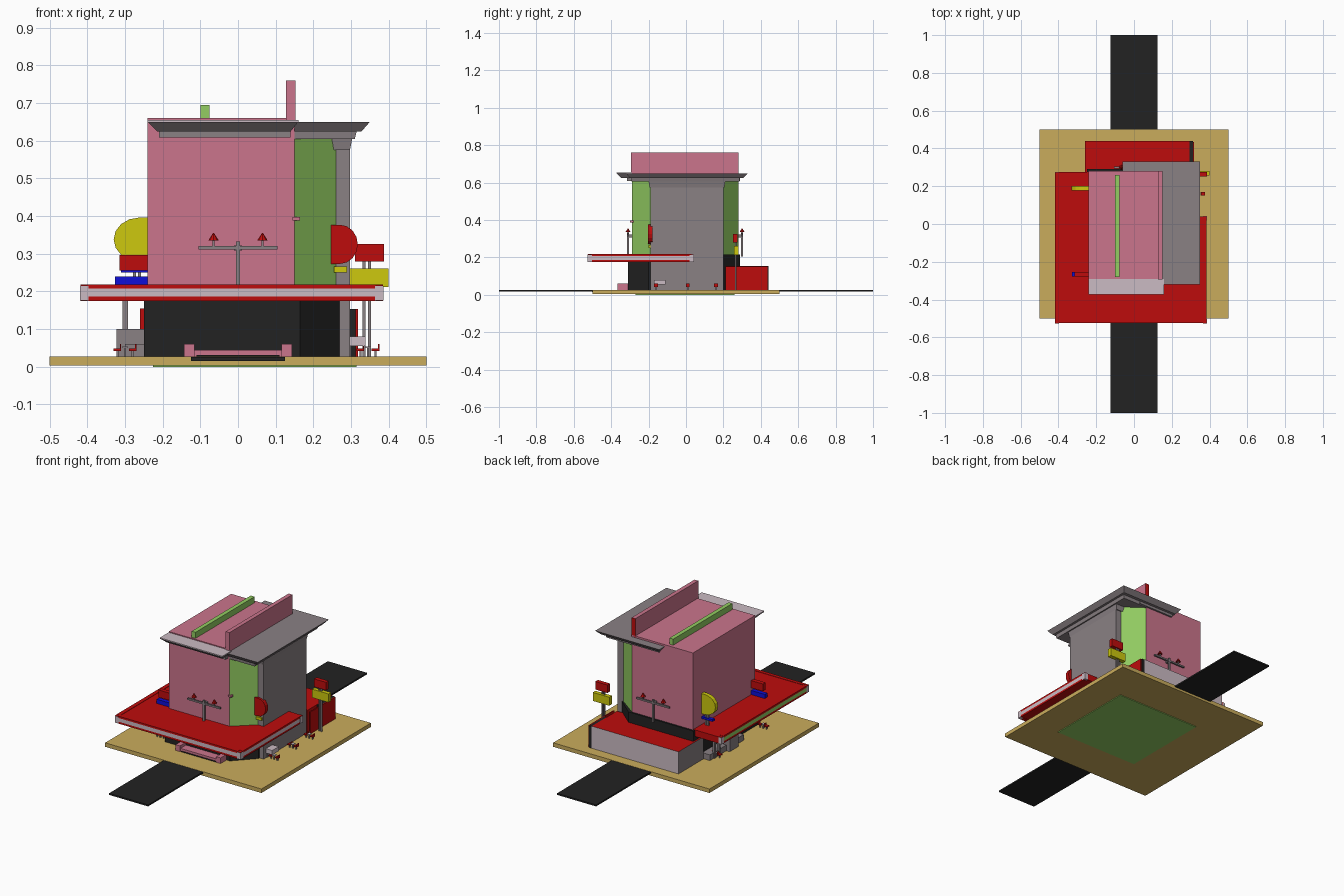
import bpy, bmesh, math
from mathutils import Vector


def mat(name, r, g, b):
    m = bpy.data.materials.new(name)
    lin = lambda c: (c / 255 / 12.92) if c < 11 else ((c / 255 + 0.055) / 1.055) ** 2.4
    m.diffuse_color = (lin(r), lin(g), lin(b), 1)
    return m


TAN = mat("tan", 202, 172, 92)
BLACK = mat("black", 34, 34, 34)
RED = mat("red", 190, 12, 12)
PINK = mat("pink", 203, 117, 140)
LIGHT = mat("pale_grey", 203, 187, 195)
GREY = mat("grey", 138, 129, 132)
GREEN = mat("light_green", 147, 205, 98)
YELLOW = mat("yellow", 205, 200, 14)
BLUE = mat("blue", 14, 14, 215)


def make(name, verts, faces, *mats):
    me = bpy.data.meshes.new(name)
    me.from_pydata(verts, [], faces)
    bm = bmesh.new()
    bm.from_mesh(me)
    bmesh.ops.recalc_face_normals(bm, faces=bm.faces)
    bm.to_mesh(me)
    bm.free()
    for m in mats:
        me.materials.append(m)
    o = bpy.data.objects.new(name, me)
    bpy.context.collection.objects.link(o)
    return o


def loft(name, low, high, *mats):
    """Solid between two outlines with the same number of 3D points."""
    n = len(low)
    faces = [tuple(range(n)), tuple(range(n, 2 * n))]
    faces += [(i, (i + 1) % n, n + (i + 1) % n, n + i) for i in range(n)]
    return make(name, list(low) + list(high), faces, *mats)


def rect(x0, x1, y0, y1, z):
    return [(x0, y0, z), (x1, y0, z), (x1, y1, z), (x0, y1, z)]


def box(name, x0, x1, y0, y1, z0, z1, *mats):
    return loft(name, rect(x0, x1, y0, y1, z0), rect(x0, x1, y0, y1, z1), *mats)


def prism(name, outline, z0, z1, *mats):
    return loft(name, [(x, y, z0) for x, y in outline], [(x, y, z1) for x, y in outline], *mats)


def paint(o, rule):
    for p in o.data.polygons:
        p.material_index = rule(p.normal, p.center)


def half_disc(name, x, y, z, rx, rz, side, m, t=0.012):
    """Rounded hanging sign, flat edge against the wall."""
    pts = [(x + side * rx * math.cos(a), z + rz * math.sin(a))
           for a in [math.radians(-90 + 22.5 * i) for i in range(9)]]
    loft(name, [(px, y - t, pz) for px, pz in pts], [(px, y + t, pz) for px, pz in pts], m)


# ground plate, lawn underside, road strips
box("ground_plate", -0.5, 0.5, -0.5, 0.5, 0.004, 0.027, TAN)
box("underside_panel", -0.225, 0.315, -0.27, 0.26, 0.0, 0.005, GREEN)
for s, n in ((-1, "front_road"), (1, "back_road")):
    box(n, -0.125, 0.125, min(s, s * 0.495), max(s, s * 0.495), 0.017, 0.026, BLACK)
box("front_road_edge", -0.125, 0.125, -0.502, -0.49, 0.015, 0.026, BLACK)

# dark ground floor with cut corners
prism("ground_floor", [(-0.25, -0.31), (0.165, -0.31), (0.27, -0.2), (0.27, 0.2), (0.165, 0.29), (-0.25, 0.29)],
      0.027, 0.215, BLACK)

# pink upper storey with green cut corners
upper = prism("upper_storey", [(-0.24, -0.29), (0.15, -0.29), (0.26, -0.19), (0.26, 0.2), (0.15, 0.28), (-0.24, 0.28)],
              0.205, 0.61, PINK, GREEN)
paint(upper, lambda n, c: 1 if n.x > 0.3 and abs(n.y) > 0.3 else 0)
box("upper_storey_top", -0.24, 0.15, -0.29, 0.28, 0.6, 0.66, PINK)
box("right_wing", 0.2, 0.297, -0.19, 0.2, 0.027, 0.61, GREY)
box("corner_tab", 0.145, 0.165, -0.3, -0.28, 0.388, 0.398, PINK)

# roof fins
fin = box("roof_parapet", 0.128, 0.152, -0.295, 0.28, 0.65, 0.76, PINK, RED)
paint(fin, lambda n, c: 1 if n.y > 0.5 else 0)
box("roof_ridge", -0.1, -0.076, -0.28, 0.26, 0.655, 0.695, GREEN)

# stepped cornices
for i, (z0, z1, xa, xb, fa, fb, ba, bb) in enumerate([
        (0.575, 0.605, 0.297, 0.303, -0.195, -0.2, 0.205, 0.21),
        (0.605, 0.625, 0.31, 0.315, -0.29, -0.292, 0.285, 0.287),
        (0.625, 0.65, 0.328, 0.35, -0.3, -0.32, 0.305, 0.33)]):
    loft(f"side_cornice_{i}", rect(0.15, xa, fa, ba, z0), rect(0.15, xb, fb, bb, z1), GREY)
loft("back_cornice", rect(-0.04, 0.2, 0.25, 0.305, 0.625), rect(-0.06, 0.2, 0.25, 0.33, 0.65), GREY)
box("back_cornice_step", -0.03, 0.2, 0.25, 0.29, 0.61, 0.63, GREY)
box("front_cornice_step", -0.21, 0.14, -0.315, -0.27, 0.608, 0.626, GREY)
loft("front_cornice", rect(-0.215, 0.14, -0.345, -0.27, 0.625), rect(-0.24, 0.16, -0.37, -0.27, 0.65), GREY)
box("front_cornice_cap", -0.24, 0.16, -0.372, -0.29, 0.648, 0.655, LIGHT)

# wrap-around canopy
prism("canopy", [(-0.4, -0.51), (0.365, -0.51), (0.365, 0.04), (0.24, 0.04), (0.24, -0.2),
                 (-0.22, -0.2), (-0.22, 0.275), (-0.4, 0.275)], 0.178, 0.216, RED)


def fascia(name, x0, x1, y0, y1, stripe):
    for n, z0, z1, m in (("lower", 0.175, 0.186, RED), ("stripe", 0.186, 0.2075, stripe), ("upper", 0.2075, 0.218, RED)):
        box(f"{name}_{n}", x0, x1, y0, y1, z0, z1, m)


fascia("front_fascia", -0.4, 0.365, -0.525, -0.505, LIGHT)
fascia("right_fascia", 0.36, 0.385, -0.505, 0.03, LIGHT)
fascia("left_fascia", -0.418, -0.395, -0.505, 0.255, GREEN)
for i, (x, y) in enumerate([(-0.408, -0.515), (0.375, -0.515), (0.375, 0.03), (-0.408, 0.262)]):
    box(f"canopy_end_{i}", x - 0.011, x + 0.011, y - 0.012, y + 0.012, 0.176, 0.214, LIGHT)
    box(f"canopy_end_cap_{i}", x - 0.01, x + 0.01, y - 0.011, y + 0.011, 0.213, 0.217, RED)

# back extension
ext = box("back_extension", -0.26, 0.295, 0.21, 0.44, 0.027, 0.155, RED, LIGHT, GREY)
paint(ext, lambda n, c: 1 if n.y > 0.5 else (2 if n.x < -0.5 else 0))
box("extension_end", 0.295, 0.312, 0.3, 0.44, 0.027, 0.153, BLACK)
box("extension_side_panel", 0.312, 0.318, 0.21, 0.435, 0.027, 0.153, RED)

# front entrance step with raised ends
box("entrance_step", -0.12, 0.12, -0.36, -0.3, 0.027, 0.044, PINK)
box("entrance_gap", -0.11, 0.11, -0.364, -0.358, 0.027, 0.031, BLACK)
for s in (-1, 1):
    box("entrance_end", s * 0.13 - 0.014, s * 0.13 + 0.014, -0.365, -0.3, 0.027, 0.06, PINK)

# lamp brackets on front and back walls
for s, w in ((-1, -0.29), (1, 0.28)):
    y = w + s * 0.02
    n = "front" if s < 0 else "back"
    box(f"{n}_lamp_pole", -0.005, 0.005, y - 0.005, y + 0.005, 0.205, 0.333, GREY)
    box(f"{n}_lamp_bar", -0.105, 0.105, y - 0.005, y + 0.005, 0.311, 0.32, GREY)
    box(f"{n}_lamp_wall_arm", -0.01, 0.01, min(y, w), max(y, w), 0.308, 0.322, GREY)
    for x in (-0.065, 0.065):
        box(f"{n}_lamp_stem", x - 0.003, x + 0.003, y - 0.003, y + 0.003, 0.315, 0.337, GREY)
        ring = [(x + 0.014 * math.cos(a), y + 0.014 * math.sin(a), 0.335) for a in [i * math.pi / 4 for i in range(8)]]
        tip = [(x + (p[0] - x) * 0.1, y + (p[1] - y) * 0.1, 0.355) for p in ring]
        loft(f"{n}_lamp_shade", ring, tip, RED)

# hanging signs
half_disc("yellow_round_sign", -0.262, 0.19, 0.338, 0.068, 0.058, -1, YELLOW)
box("yellow_sign_root", -0.265, -0.235, 0.178, 0.202, 0.28, 0.396, YELLOW)
box("blue_small_sign", -0.31, -0.24, 0.18, 0.2, 0.25, 0.262, BLUE)
box("red_left_sign", -0.315, -0.235, -0.277, -0.253, 0.255, 0.297, RED)
box("blue_left_sign", -0.327, -0.235, -0.277, -0.253, 0.214, 0.24, BLUE)
half_disc("red_round_sign", 0.27, -0.19, 0.325, 0.048, 0.052, 1, RED)
box("red_sign_root", 0.245, 0.272, -0.202, -0.178, 0.273, 0.377, RED)
box("small_yellow_sign", 0.255, 0.29, -0.2, -0.185, 0.25, 0.266, YELLOW)

# back right sign post
box("red_post_sign", 0.31, 0.387, 0.252, 0.276, 0.28, 0.326, RED)
box("yellow_post_sign", 0.295, 0.4, 0.256, 0.28, 0.212, 0.261, YELLOW)
for x in (0.335, 0.349):
    box("sign_post", x - 0.004, x + 0.004, 0.262, 0.27, 0.027, 0.285, GREY)

# left side low wall, posts
box("left_low_wall", -0.3, -0.25, -0.1, 0.21, 0.027, 0.06, GREY)
box("left_cabinet", -0.322, -0.25, -0.02, 0.06, 0.027, 0.1, GREY)
for y in (0.13, 0.17):
    box("left_canopy_post", -0.306, -0.292, y - 0.006, y + 0.006, 0.027, 0.18, GREY)
for x in (-0.275, -0.262):
    box("left_sign_post", x - 0.004, x + 0.004, 0.186, 0.194, 0.216, 0.28, GREY)

# right side bench
box("right_counter", 0.27, 0.338, -0.17, -0.11, 0.055, 0.08, LIGHT)
box("right_counter_leg", 0.27, 0.3, -0.16, -0.12, 0.027, 0.06, GREY)


def stool(x, y):
    box("stool_seat", x - 0.01, x + 0.01, y - 0.01, y + 0.01, 0.042, 0.048, RED)
    box("stool_leg", x - 0.003, x + 0.003, y - 0.003, y + 0.003, 0.026, 0.043, GREY)
    box("stool_back", x + 0.007, x + 0.01, y - 0.01, y + 0.01, 0.047, 0.06, RED)


# small tables with pairs of seats
for x, y in ((0.345, -0.16), (0.345, 0.01), (0.345, 0.16), (-0.3, 0.15), (-0.3, -0.28)):
    for dx in (-0.02, 0.02):
        stool(x + dx, y)
    box("table_top", x - 0.008, x + 0.008, y - 0.01, y + 0.01, 0.05, 0.054, LIGHT)
    box("table_leg", x - 0.003, x + 0.003, y - 0.003, y + 0.003, 0.026, 0.051, GREY)
